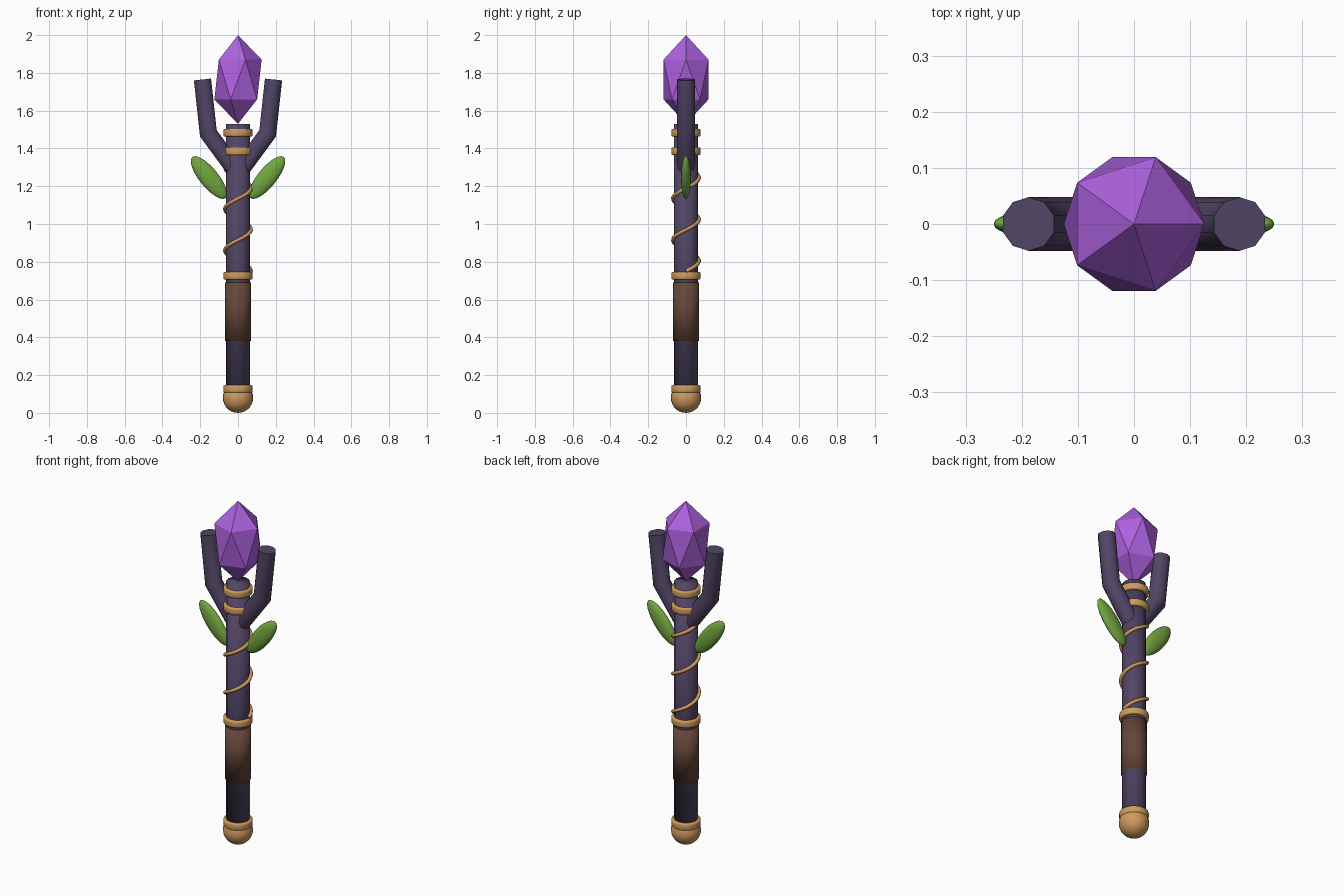
import bpy, bmesh, math
from mathutils import Vector

if "Cube" in bpy.data.objects:
    bpy.data.objects.remove(bpy.data.objects["Cube"])


def material(name, rgb):
    m = bpy.data.materials.new(name)
    m.diffuse_color = (*rgb, 1)
    m.use_nodes = True
    m.node_tree.nodes["Principled BSDF"].inputs["Base Color"].default_value = m.diffuse_color
    return m


WOOD = material("dark_wood", (0.085, 0.06, 0.13))
GOLD = material("gold", (0.62, 0.33, 0.11))
LEATHER = material("leather", (0.125, 0.062, 0.04))
LEAF = material("leaf_green", (0.17, 0.38, 0.05))
CRYSTAL = material("crystal_purple", (0.42, 0.12, 0.74))


def finish(obj, name, mat, smooth=True, angle=None):
    obj.name = name
    obj.data.materials.append(mat)
    if angle is not None:
        bpy.ops.object.shade_smooth_by_angle(angle=math.radians(angle))
    elif smooth:
        bpy.ops.object.shade_smooth()
    return obj


def cylinder(name, r, z0, z1, mat, sides):
    bpy.ops.mesh.primitive_cylinder_add(vertices=sides, radius=r, depth=z1 - z0,
                                        location=(0, 0, (z0 + z1) / 2))
    return finish(bpy.context.object, name, mat)


def tube(name, path, r, sides, mat, angle):
    """Capped tube along a path, with mitred joints."""
    pts = [Vector(p) for p in path]
    bm = bmesh.new()
    rings = []
    for i, p in enumerate(pts):
        a = (pts[i] - pts[i - 1]).normalized() if i else None
        b = (pts[i + 1] - pts[i]).normalized() if i < len(pts) - 1 else None
        d = ((a or b) + (b or a)).normalized()
        stretch = 1 / d.dot(a or b)
        v = Vector((-d.y, d.x, 0)).normalized() if abs(d.y) > 1e-6 else Vector((0, 1, 0))
        u = v.cross(d).normalized()
        rings.append([bm.verts.new(p + r * (v * math.cos(t) + u * stretch * math.sin(t)))
                      for t in (2 * math.pi * k / sides for k in range(sides))])
    for lo, hi in zip(rings, rings[1:]):
        for k in range(sides):
            n = (k + 1) % sides
            bm.faces.new((lo[k], lo[n], hi[n], hi[k]))
    bm.faces.new(rings[0])
    bm.faces.new(rings[-1])
    bmesh.ops.recalc_face_normals(bm, faces=bm.faces)
    mesh = bpy.data.meshes.new(name)
    bm.to_mesh(mesh)
    bm.free()
    obj = bpy.data.objects.new(name, mesh)
    bpy.context.collection.objects.link(obj)
    bpy.ops.object.select_all(action='DESELECT')
    bpy.context.view_layer.objects.active = obj
    obj.select_set(True)
    return finish(obj, name, mat, angle=angle)


# Shaft and grip
cylinder("shaft", 0.0635, 0.08, 1.53, WOOD, 12)
cylinder("grip", 0.069, 0.38, 0.69, LEATHER, 16)

# Pommel ball
bpy.ops.mesh.primitive_uv_sphere_add(segments=24, ring_count=14, radius=0.08,
                                     location=(0, 0, 0.08))
finish(bpy.context.object, "pommel", GOLD)

# Gold bands with softened rims
for label, z in (("pommel", 0.127), ("grip", 0.726), ("lower_head", 1.385), ("upper_head", 1.483)):
    band = cylinder(label + "_band", 0.078, z - 0.02, z + 0.02, GOLD, 24)
    bev = band.modifiers.new("rim", 'BEVEL')
    bev.width = 0.007
    bev.segments = 2
    bev.limit_method = 'ANGLE'

# Wire spiralling up the shaft, 2.5 turns
steps = 80
helix = []
for i in range(steps + 1):
    t = i / steps
    a = t * 2.5 * 2 * math.pi
    helix.append((0.069 * math.cos(a), 0.069 * math.sin(a), 0.75 + 0.55 * t))
wire_curve = bpy.data.curves.new("spiral_wire", 'CURVE')
wire_curve.dimensions = '3D'
wire_curve.bevel_depth = 0.01
wire_curve.bevel_resolution = 2
wire_curve.use_fill_caps = True
spline = wire_curve.splines.new('POLY')
spline.points.add(steps)
for pt, co in zip(spline.points, helix):
    pt.co = (*co, 1)
wire_curve.materials.append(GOLD)
wire = bpy.data.objects.new("spiral_wire", wire_curve)
bpy.context.collection.objects.link(wire)

# Mirrored prongs and leaves
for side, s in (("left", -1), ("right", 1)):
    tube(side + "_prong",
         [(s * 0.01, 0, 1.28), (s * 0.157, 0, 1.48), (s * 0.188, 0, 1.765)],
         0.048, 10, WOOD, 40)
    bpy.ops.mesh.primitive_uv_sphere_add(segments=20, ring_count=12, radius=1,
                                         location=(s * 0.154, 0, 1.246),
                                         rotation=(0, s * math.radians(39), 0),
                                         scale=(0.05, 0.026, 0.14))
    finish(bpy.context.object, side + "_leaf", LEAF)

# Faceted crystal
bpy.ops.mesh.primitive_ico_sphere_add(subdivisions=1, radius=1, location=(0, 0, 1.765),
                                      scale=(0.14, 0.14, 0.235))
finish(bpy.context.object, "crystal", CRYSTAL, smooth=False)
